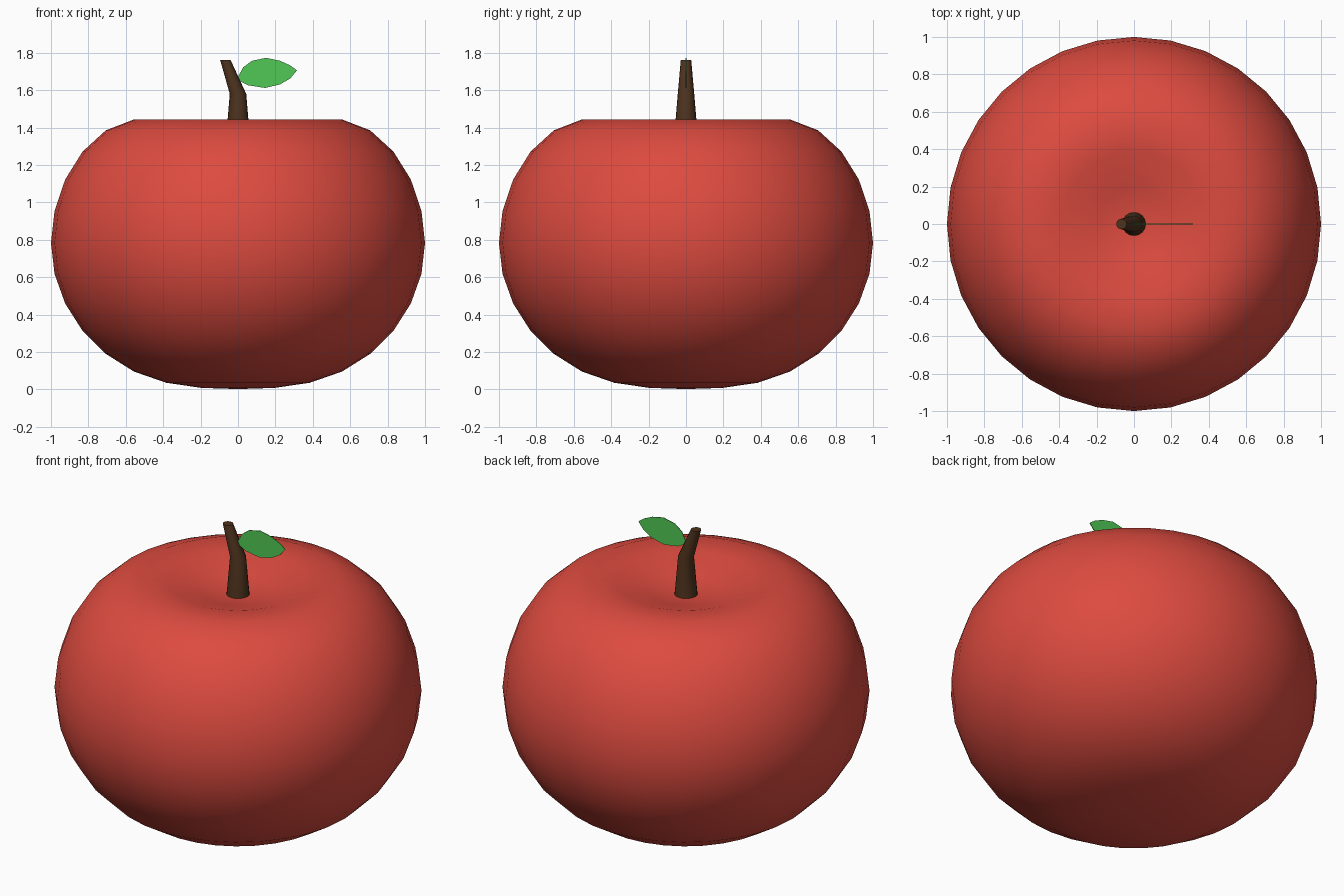
import bpy, bmesh, math

if "Cube" in bpy.data.objects:
    bpy.data.objects.remove(bpy.data.objects["Cube"])


def finish(name, bm, color, angle):
    bmesh.ops.recalc_face_normals(bm, faces=bm.faces)
    mesh = bpy.data.meshes.new(name)
    bm.to_mesh(mesh)
    bm.free()
    obj = bpy.data.objects.new(name, mesh)
    bpy.context.collection.objects.link(obj)
    mat = bpy.data.materials.new(name + "_colour")
    mat.diffuse_color = (*color, 1)
    mat.use_nodes = True
    mat.node_tree.nodes["Principled BSDF"].inputs["Base Color"].default_value = mat.diffuse_color
    mesh.materials.append(mat)
    bpy.ops.object.select_all(action='DESELECT')
    obj.select_set(True)
    bpy.context.view_layer.objects.active = obj
    bpy.ops.object.shade_smooth_by_angle(angle=math.radians(angle))
    return obj


# Apple body: sphere with a soft dimple at the top and a flattened bottom
bm = bmesh.new()
bmesh.ops.create_uvsphere(bm, u_segments=32, v_segments=16, radius=1)
for v in bm.verts:
    r2 = v.co.x ** 2 + v.co.y ** 2
    if v.co.z > 0:
        z = 0.92 * v.co.z - 0.36 * math.exp(-4.05 * r2)
    else:
        z = 0.85 * v.co.z + 0.07 * math.exp(-4.05 * r2)
    v.co.z = z + 0.782
finish("apple_body", bm, (0.72, 0.07, 0.05), 60)

# Stem: tapered rings lofted along a path that bends left
bm = bmesh.new()
SIDES = 16
rings = []
for x, z, r in [(0, 1.355, 0.063), (0, 1.58, 0.044), (-0.067, 1.76, 0.028)]:
    rings.append([bm.verts.new((x + r * math.cos(2 * math.pi * i / SIDES),
                                r * math.sin(2 * math.pi * i / SIDES), z))
                  for i in range(SIDES)])
for a, b in zip(rings, rings[1:]):
    for i in range(SIDES):
        j = (i + 1) % SIDES
        bm.faces.new((a[i], a[j], b[j], b[i]))
bm.faces.new(rings[0])
bm.faces.new(rings[-1])
finish("stem", bm, (0.075, 0.032, 0.012), 40)

# Leaf: thin flat blade standing upright beside the stem
outline = [(0.0, 1.67), (0.027, 1.722), (0.075, 1.757), (0.15, 1.773),
           (0.225, 1.757), (0.28, 1.732), (0.315, 1.706), (0.28, 1.663),
           (0.225, 1.631), (0.145, 1.612), (0.055, 1.626), (0.015, 1.646)]
bm = bmesh.new()
face = bm.faces.new([bm.verts.new((x, -0.002, z)) for x, z in outline])
ext = bmesh.ops.extrude_face_region(bm, geom=[face], use_keep_orig=True)
for v in ext["geom"]:
    if isinstance(v, bmesh.types.BMVert):
        v.co.y = 0.002
finish("leaf", bm, (0.08, 0.58, 0.09), 30)
